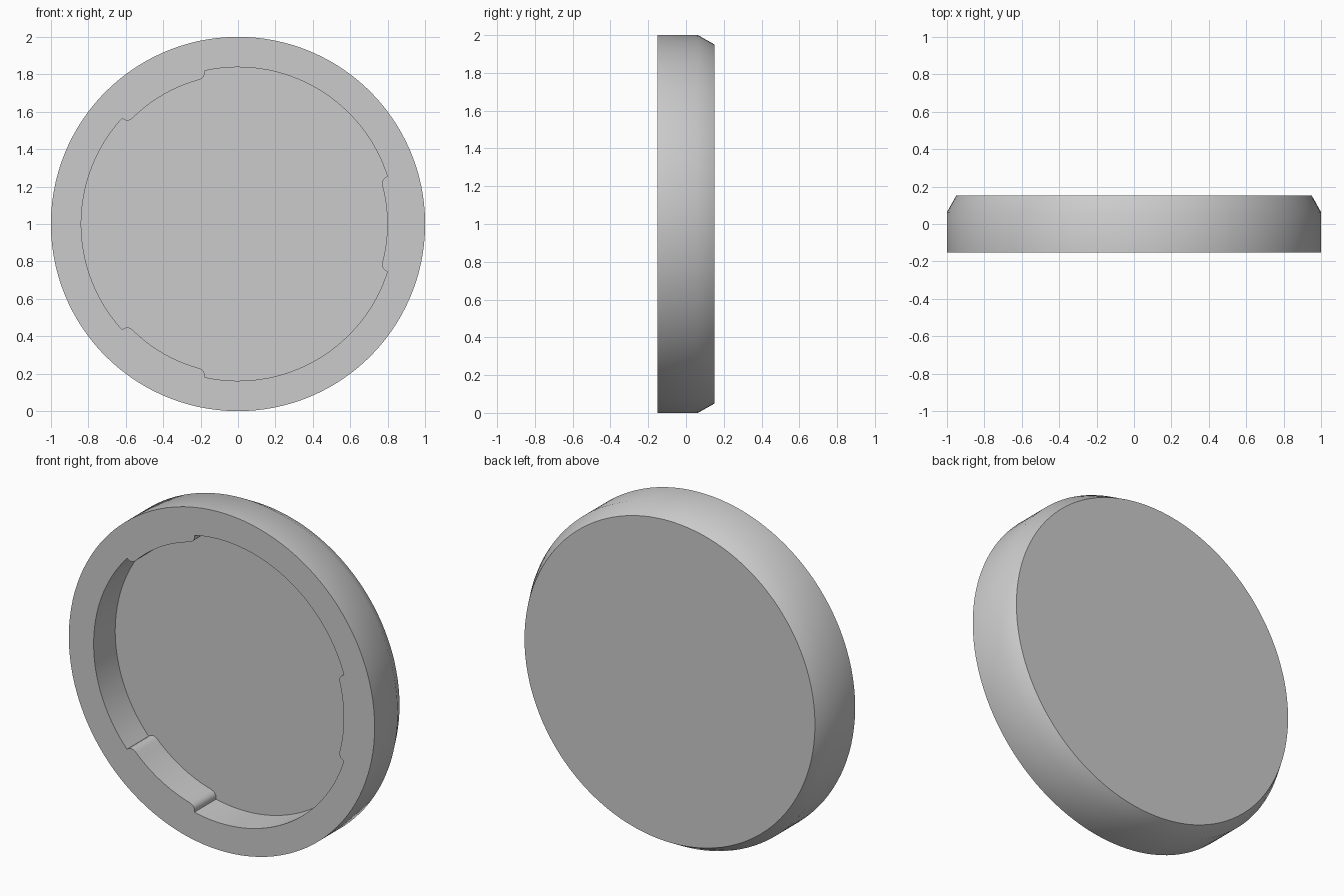
import bpy
import bmesh
from math import radians, sin, cos

if "Cube" in bpy.data.objects:
    bpy.data.objects.remove(bpy.data.objects["Cube"], do_unlink=True)

# Main sizes
FRONT, FLOOR, SHOULDER, BACK = -0.152, 0.05, 0.063, 0.152
OUTER, BACK_RADIUS, RECESS, TAB = 1.0, 0.95, 0.838, 0.798

# One flat grey
grey = bpy.data.materials.new("plain_grey")
grey.use_nodes = True
colour = (0.6, 0.6, 0.6, 1)
grey.diffuse_color = colour
grey.node_tree.nodes["Principled BSDF"].inputs["Base Color"].default_value = colour

# Half of one tab with its rounded corner, then the recess arc: (degrees, radius)
half = [(a, TAB) for a in (3, 6, 9, 12, 14.8)]
half += [(15.7, 0.8), (16.5, 0.805), (17.1, 0.812), (17.5, 0.823), (17.7, RECESS)]
half += [(a, RECESS) for a in range(20, 60, 3)]
sector = [(-a, r) for a, r in reversed(half)] + [(0, TAB)] + half
outline = [(a + turn, r) for turn in (0, 120, 240) for a, r in sector]

bm = bmesh.new()


def ring(y, radius=None):
    """Loop of vertices at depth y; follows the tabbed outline if no radius."""
    return [bm.verts.new(((radius or r) * cos(radians(a)), y,
                          1 + (radius or r) * sin(radians(a))))
            for a, r in outline]


# Recess floor, recess wall, front rim, side, chamfer and back
rings = [ring(FLOOR), ring(FRONT), ring(FRONT, OUTER),
         ring(SHOULDER, OUTER), ring(BACK, BACK_RADIUS)]
for one, two in zip(rings, rings[1:]):
    for i in range(len(one)):
        bm.faces.new((one[i - 1], one[i], two[i], two[i - 1]))
bm.faces.new(rings[0])
bm.faces.new(rings[-1])
bmesh.ops.recalc_face_normals(bm, faces=bm.faces)

mesh = bpy.data.meshes.new("round_cap")
bm.to_mesh(mesh)
bm.free()
mesh.materials.append(grey)
cap = bpy.data.objects.new("round_cap", mesh)
bpy.context.collection.objects.link(cap)

# Smooth round walls, crisp rims
bpy.ops.object.select_all(action="DESELECT")
cap.select_set(True)
bpy.context.view_layer.objects.active = cap
bpy.ops.object.shade_smooth_by_angle(angle=radians(35))
